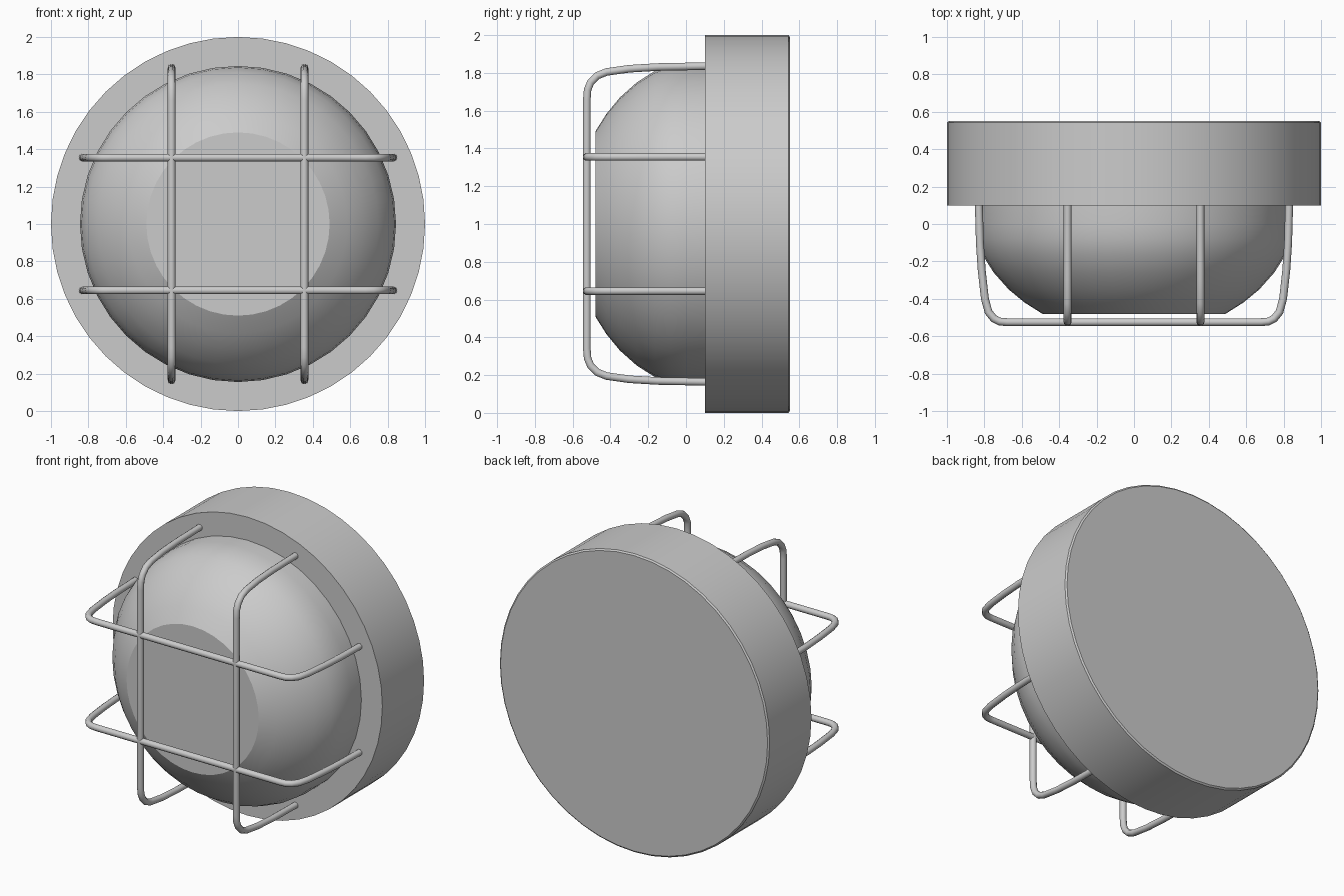
import bpy, bmesh, math

if "Cube" in bpy.data.objects:
    bpy.data.objects.remove(bpy.data.objects["Cube"])


def smooth(ob, angle):
    bpy.ops.object.select_all(action='DESELECT')
    bpy.context.view_layer.objects.active = ob
    ob.select_set(True)
    bpy.ops.object.shade_smooth_by_angle(angle=math.radians(angle))


def lathe(name, profile, segments):
    """Revolve (y, radius) points about the y axis at z = 1, capping both ends."""
    bm = bmesh.new()
    rings = []
    for y, r in profile:
        angles = [2 * math.pi * i / segments for i in range(segments)]
        rings.append([bm.verts.new((r * math.cos(a), y, 1 + r * math.sin(a))) for a in angles])
    for a, b in zip(rings, rings[1:]):
        for i in range(segments):
            j = (i + 1) % segments
            bm.faces.new((a[i], a[j], b[j], b[i]))
    bm.faces.new(rings[0])
    bm.faces.new(rings[-1])
    bmesh.ops.recalc_face_normals(bm, faces=bm.faces)
    mesh = bpy.data.meshes.new(name)
    bm.to_mesh(mesh)
    bm.free()
    ob = bpy.data.objects.new(name, mesh)
    bpy.context.collection.objects.link(ob)
    smooth(ob, 30)


def wire(name, half, place):
    """Round bar along a mirrored half path of (y, offset) points."""
    path = [(y, s) for y, s in half] + [(y, -s) for y, s in reversed(half)]
    curve = bpy.data.curves.new(name, 'CURVE')
    curve.dimensions = '3D'
    curve.bevel_depth = 0.021
    curve.bevel_resolution = 3
    curve.use_fill_caps = True
    spline = curve.splines.new('POLY')
    spline.points.add(len(path) - 1)
    for p, (y, s) in zip(spline.points, path):
        p.co = (*place(y, s), 1)
    ob = bpy.data.objects.new(name, curve)
    bpy.context.collection.objects.link(ob)
    bpy.ops.object.select_all(action='DESELECT')
    bpy.context.view_layer.objects.active = ob
    ob.select_set(True)
    bpy.ops.object.convert(target='MESH')
    smooth(bpy.context.object, 50)


# round wall base
lathe("base", [(0.1, 1.0), (0.542, 1.0), (0.55, 0.99)], 48)

# glass dome with flattened front
lathe("glass_dome", [(0.12, 0.845), (0.0, 0.845), (-0.08, 0.837), (-0.165, 0.81),
                     (-0.26, 0.75), (-0.35, 0.67), (-0.42, 0.585), (-0.48, 0.49)], 40)

# wire guard: two upright and two level bars
upright = [(0.12, 0.836), (-0.15, 0.831), (-0.3, 0.822), (-0.42, 0.805),
           (-0.47, 0.785), (-0.505, 0.75), (-0.521, 0.71), (-0.525, 0.66)]
level = [(0.12, 0.83), (-0.1, 0.824), (-0.25, 0.814), (-0.4, 0.797),
         (-0.47, 0.778), (-0.505, 0.75), (-0.521, 0.72), (-0.525, 0.68)]
for side, offset in (("a", 0.355), ("b", -0.355)):
    wire("upright_wire_" + side, upright, lambda y, s: (offset, y, 1 + s))
    wire("level_wire_" + side, level, lambda y, s: (s, y, 1 + offset))
